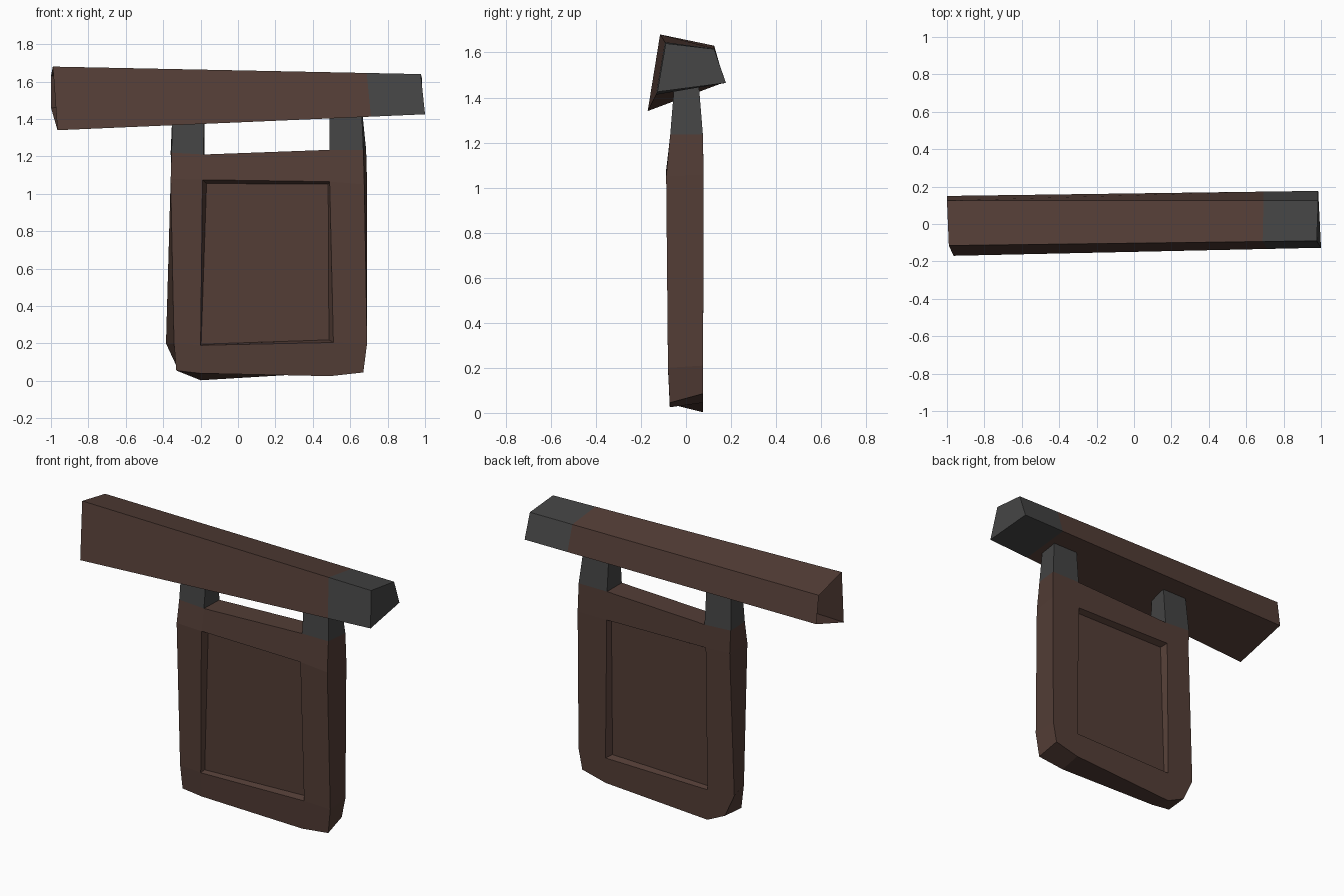
import bpy, bmesh
from mathutils import Vector

if "Cube" in bpy.data.objects:
    bpy.data.objects.remove(bpy.data.objects["Cube"])


def material(name, rgb):
    m = bpy.data.materials.new(name)
    m.diffuse_color = (*rgb, 1)
    m.use_nodes = True
    m.node_tree.nodes["Principled BSDF"].inputs["Base Color"].default_value = m.diffuse_color
    return m


wood = material("dark_wood", (0.087, 0.047, 0.037))
iron = material("dark_iron", (0.058, 0.058, 0.058))


def finish(bm, name):
    bmesh.ops.recalc_face_normals(bm, faces=bm.faces[:])
    mesh = bpy.data.meshes.new(name)
    bm.to_mesh(mesh)
    bm.free()
    mesh.materials.append(wood)
    mesh.materials.append(iron)
    ob = bpy.data.objects.new(name, mesh)
    bpy.context.collection.objects.link(ob)


# Tapered beam: open at the wall end, iron cap at the free end
left = [(-.99, -.115, 1.68), (-1, .125, 1.63), (-1, .15, 1.46), (-.965, -.17, 1.34)]
right = [(.977, -.09, 1.64), (.985, .125, 1.615), (.985, .177, 1.465), (1, -.127, 1.425)]
bm = bmesh.new()
rings = [[bm.verts.new(Vector(a).lerp(Vector(b), t)) for a, b in zip(left, right)]
         for t in (0, .853, 1)]
for k in range(2):
    for i in range(4):
        j = (i + 1) % 4
        f = bm.faces.new((rings[k][i], rings[k][j], rings[k + 1][j], rings[k + 1][i]))
        f.material_index = k
bm.faces.new(rings[2]).material_index = 1
finish(bm, "beam")

# Hanging board: rows of (x, z) from bottom to top, front and back
tabs = [(-.35, 1.45), (-.18, 1.45), (.49, 1.48), (.66, 1.48)]
front = [[(-.33, .055), (-.2, .04), (.49, .025), (.67, .045)],
         [(-.342, .2), (-.2, .19), (.51, .205), (.69, .2)],
         [(-.36, 1.08), (-.19, 1.075), (.49, 1.065), (.675, 1.05)],
         [(-.355, 1.22), (-.185, 1.21), (.49, 1.235), (.67, 1.235)], tabs]
back = [[(-.32, .06), (-.2, .003), (.5, .045), (.66, .085)],
        [(-.385, .2), (-.2, .19), (.5, .2), (.685, .21)],
        [(-.355, 1.08), (-.19, 1.07), (.49, 1.06), (.69, 1.06)],
        [(-.36, 1.22), (-.18, 1.21), (.49, 1.235), (.685, 1.235)], tabs]
front_y = (-.072, -.08, -.088, -.07, -.05)
back_y = (.075, .076, .078, .075, .055)

bm = bmesh.new()
grids = []
for rows, ys in ((front, front_y), (back, back_y)):
    grids.append([[bm.verts.new((x, y, z)) for x, z in row] for row, y in zip(rows, ys)])
cells = [(r, c) for r in range(4) for c in range(3) if not (r == 3 and c == 1)]
for g, depth in zip(grids, (.035, -.035)):
    for r, c in cells:
        quad = [g[r][c], g[r][c + 1], g[r + 1][c + 1], g[r + 1][c]]
        if (r, c) != (1, 1):
            bm.faces.new(quad).material_index = int(r == 3)
            continue
        # Recessed centre panel with slightly sloping sides
        shift = ((.003, .006), (-.024, .014), (-.008, -.014), (.022, -.02))
        inner = [bm.verts.new(v.co + Vector((dx, depth, dz)))
                 for v, (dx, dz) in zip(quad, shift)]
        for i in range(4):
            j = (i + 1) % 4
            bm.faces.new((quad[i], quad[j], inner[j], inner[i]))
        bm.faces.new(inner)
# Edge faces all round the outline, iron on the two hangers
outline = [(0, c) for c in range(4)] + [(r, 3) for r in range(1, 5)]
outline += [(4, 2), (3, 2), (3, 1), (4, 1)] + [(r, 0) for r in range(4, 0, -1)]
for (r, c), (s, d) in zip(outline, outline[1:] + outline[:1]):
    f = bm.faces.new((grids[0][r][c], grids[0][s][d], grids[1][s][d], grids[1][r][c]))
    f.material_index = int(max(r, s) == 4)
finish(bm, "hanging_board")
